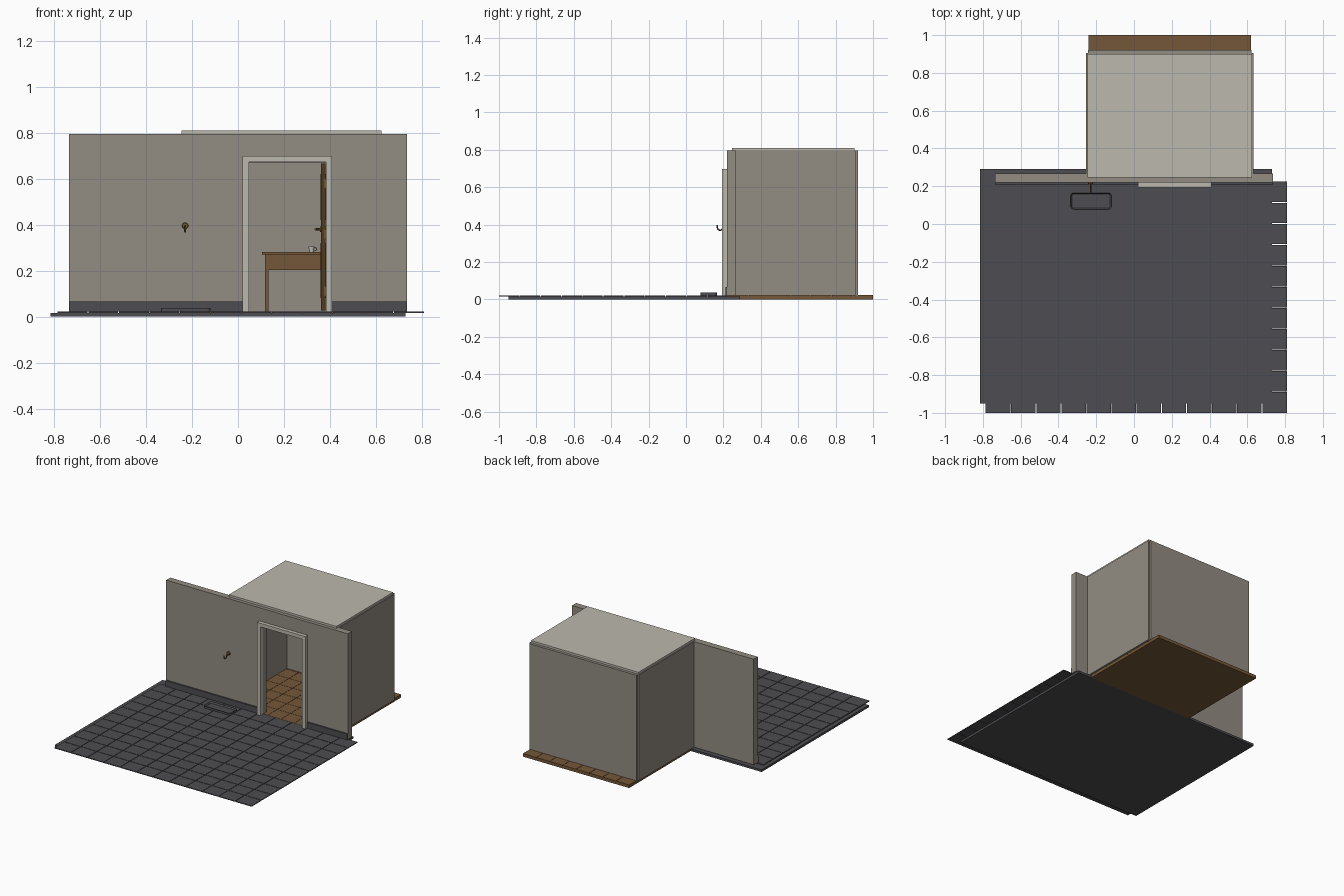
import bpy, bmesh, math
from mathutils import Matrix, Vector

if "Cube" in bpy.data.objects:
    bpy.data.objects.remove(bpy.data.objects["Cube"], do_unlink=True)


def material(name, r, g, b):
    m = bpy.data.materials.new(name)
    m.use_nodes = True
    m.diffuse_color = (r, g, b, 1)
    m.node_tree.nodes["Principled BSDF"].inputs["Base Color"].default_value = (r, g, b, 1)
    return m


WALL = material("warm grey plaster", 0.29, 0.265, 0.225)
TRIM = material("pale trim", 0.50, 0.48, 0.42)
STONE = material("dark slate", 0.075, 0.073, 0.082)
WOOD = material("oak brown", 0.175, 0.095, 0.04)
DOOR = material("dark walnut", 0.085, 0.04, 0.014)
BRASS = material("aged brass", 0.16, 0.09, 0.025)
CHINA = material("white china", 0.6, 0.6, 0.58)


def finish(name, bm, mat):
    mesh = bpy.data.meshes.new(name)
    bm.to_mesh(mesh)
    bm.free()
    mesh.materials.append(mat)
    ob = bpy.data.objects.new(name, mesh)
    bpy.context.collection.objects.link(ob)
    return ob


def add_box(bm, x, y, z):
    """Box from (low, high) ranges on each axis."""
    centre = Vector([(a + b) / 2 for a, b in (x, y, z)])
    size = [b - a for a, b in (x, y, z)]
    bmesh.ops.create_cube(bm, size=1, matrix=Matrix.Translation(centre) @ Matrix.Diagonal((*size, 1)))


def boxes(name, mat, *ranges):
    bm = bmesh.new()
    for r in ranges:
        add_box(bm, *r)
    return finish(name, bm, mat)


def tiles(name, mat, x, y, z, columns, rows, gap):
    """Grid of separate tiles with open joints."""
    bm = bmesh.new()
    w, d = (x[1] - x[0]) / columns, (y[1] - y[0]) / rows
    for i in range(columns):
        for j in range(rows):
            x0, y0 = x[0] + i * w, y[0] + j * d
            add_box(bm, (x0 + (gap / 2 if i else 0), x0 + w - (gap / 2 if i < columns - 1 else 0)),
                    (y0 + (gap / 2 if j else 0), y0 + d - (gap / 2 if j < rows - 1 else 0)), z)
    return finish(name, bm, mat)


def extrude_outline(name, mat, points, z0, height):
    bm = bmesh.new()
    face = bm.faces.new([bm.verts.new((px, py, z0)) for px, py in points])
    new = bmesh.ops.extrude_face_region(bm, geom=[face])["geom"]
    bmesh.ops.translate(bm, verts=[v for v in new if isinstance(v, bmesh.types.BMVert)], vec=(0, 0, height))
    bmesh.ops.recalc_face_normals(bm, faces=bm.faces)
    return finish(name, bm, mat)


def smooth(ob):
    bpy.ops.object.select_all(action='DESELECT')
    ob.select_set(True)
    bpy.context.view_layer.objects.active = ob
    bpy.ops.object.shade_smooth_by_angle()


def cylinder(name, mat, start, end, r1, r2):
    a, b = Vector(start), Vector(end)
    turn = (b - a).to_track_quat('Z', 'Y').to_matrix().to_4x4()
    bm = bmesh.new()
    bmesh.ops.create_cone(bm, cap_ends=True, segments=20, radius1=r1, radius2=r2,
                          depth=(b - a).length, matrix=Matrix.Translation((a + b) / 2) @ turn)
    ob = finish(name, bm, mat)
    smooth(ob)
    return ob


def tube(name, mat, points, radius):
    curve = bpy.data.curves.new(name, 'CURVE')
    curve.dimensions = '3D'
    curve.bevel_depth = radius
    curve.bevel_resolution = 2
    curve.use_fill_caps = True
    spline = curve.splines.new('POLY')
    spline.points.add(len(points) - 1)
    for p, co in zip(spline.points, points):
        p.co = (*co, 1)
    curve.materials.append(mat)
    ob = bpy.data.objects.new(name, curve)
    bpy.context.collection.objects.link(ob)


# Paved ground outside: bed slab and loose paving on top
boxes("ground_bed", STONE, ((-0.815, 0.73), (-0.95, 0.29), (0, 0.016)))
tiles("paving", STONE, (-0.785, 0.81), (-1, 0.225), (0.016, 0.022), 12, 11, 0.004)

# Timber floor of the room
boxes("floor_bed", WOOD, ((-0.24, 0.62), (0.29, 1.0), (0, 0.016)))
tiles("floor_boards", WOOD, (-0.24, 0.62), (0.225, 1.0), (0.016, 0.023), 8, 7, 0.002)

# Front wall with doorway, and its skirting
wall_y, base = (0.22, 0.267), 0.022
boxes("front_wall", WALL,
      ((-0.735, 0.045), wall_y, (base, 0.795)),
      ((0.385, 0.735), wall_y, (base, 0.795)),
      ((0.045, 0.385), wall_y, (0.67, 0.795)))
boxes("skirting", STONE, *[(x, (0.21, 0.22), (base, 0.065)) for x in ((-0.735, 0.02), (0.41, 0.735))])

# Room shell
boxes("room_side_walls", WALL, *[(x, (0.267, 0.905), (base, 0.795)) for x in ((-0.253, -0.233), (0.613, 0.633))])
boxes("room_back_wall", WALL, ((-0.243, 0.623), (0.9, 0.92), (base, 0.795)))
boxes("ceiling", TRIM, ((-0.245, 0.625), (0.245, 0.9), (0.793, 0.81)))

# Door frame
frame_y = (0.193, 0.222)
boxes("door_frame", TRIM,
      ((0.02, 0.047), frame_y, (base, 0.672)),
      ((0.383, 0.41), frame_y, (base, 0.672)),
      ((0.02, 0.41), frame_y, (0.672, 0.698)))

# Open door with raised panels, hinges and handles
boxes("door", DOOR, ((0.362, 0.38), (0.262, 0.59), (0.026, 0.666)))
boxes("door_panels", DOOR, *[((0.359, 0.383), y, z)
      for y in ((0.30, 0.41), (0.44, 0.55)) for z in ((0.08, 0.32), (0.42, 0.62))])
boxes("hinges", BRASS, *[((0.374, 0.385), (0.256, 0.265), (z, z + 0.04)) for z in (0.09, 0.34, 0.56)])
for side, label in ((-1, "inner"), (1, "outer")):
    x = 0.371 + side * 0.009
    cylinder(label + "_handle_rose", BRASS, (x, 0.565, 0.38), (x + side * 0.005, 0.565, 0.38), 0.012, 0.012)
    tube(label + "_handle", BRASS, [(x, 0.565, 0.38), (x + side * 0.022, 0.565, 0.38),
                                    (x + side * 0.024, 0.52, 0.38)], 0.005)

# Table
top_x, top_y = (0.105, 0.6), (0.62, 0.88)
boxes("table_top", WOOD, (top_x, top_y, (0.27, 0.281)))
boxes("table_apron", WOOD,
      ((0.12, 0.585), (0.635, 0.645), (0.203, 0.27)), ((0.12, 0.585), (0.855, 0.865), (0.203, 0.27)),
      ((0.12, 0.13), (0.645, 0.855), (0.203, 0.27)), ((0.575, 0.585), (0.645, 0.855), (0.203, 0.27)))
boxes("table_legs", WOOD, *[((x, x + 0.015), (y, y + 0.015), (0.023, 0.27))
      for x in (0.117, 0.573) for y in (0.632, 0.853)])

# Cup on the table
cylinder("cup", CHINA, (0.32, 0.70, 0.281), (0.32, 0.70, 0.305), 0.008, 0.014)
tube("cup_handle", CHINA, [(0.331 + 0.011 * math.sin(t * math.pi / 6), 0.70,
                            0.294 + 0.008 * math.cos(t * math.pi / 6)) for t in range(7)], 0.002)

# Shallow boot tray with rounded corners and a recessed middle
outline = []
for k, (cx, cy) in enumerate(((-0.135, 0.15), (-0.32, 0.15), (-0.32, 0.093), (-0.135, 0.093))):
    for s in range(5):
        a = (k + s / 4) * math.pi / 2
        outline.append((cx + 0.015 * math.cos(a), cy + 0.015 * math.sin(a)))
tray = extrude_outline("boot_tray", STONE, outline, base, 0.015)
bm = bmesh.new()
bm.from_mesh(tray.data)
top = max(bm.faces, key=lambda f: f.calc_center_median().z)
bmesh.ops.inset_region(bm, faces=[top], thickness=0.007)
bmesh.ops.translate(bm, verts=top.verts, vec=(0, 0, -0.01))
bm.to_mesh(tray.data)
bm.free()

# Brass wall hook
hx = -0.23
cylinder("hook_rose", BRASS, (hx, 0.22, 0.395), (hx, 0.212, 0.395), 0.014, 0.012)
tube("hook", BRASS, [(hx, 0.215, 0.392), (hx, 0.198, 0.385)] +
     [(hx, 0.182 + 0.014 * math.cos(a), 0.384 + 0.014 * math.sin(a))
      for a in [-math.pi * i / 8 for i in range(9)]] + [(hx, 0.168, 0.397)], 0.004)
